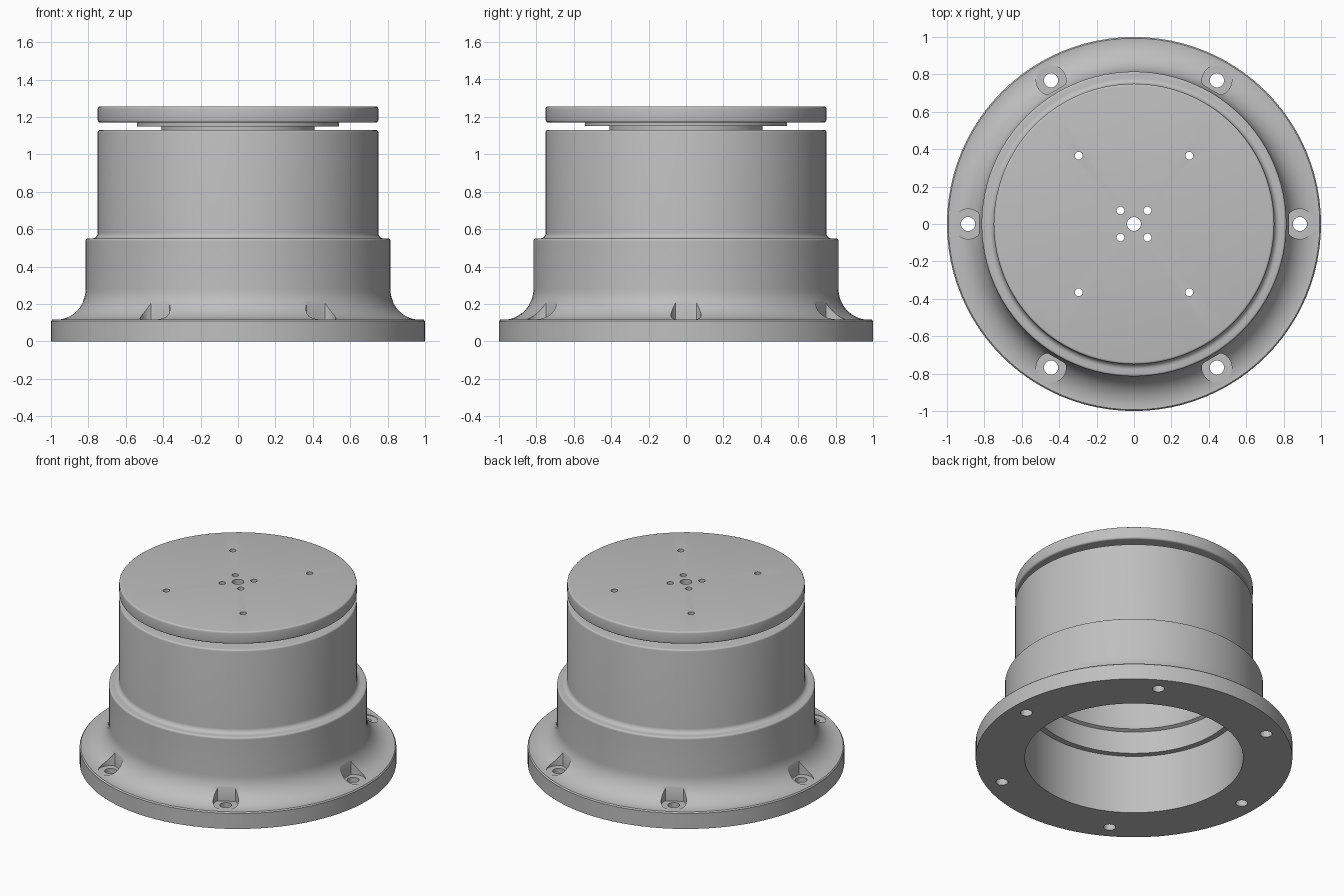
import bpy
import bmesh
from math import cos, sin, pi, radians
from mathutils import Matrix, Vector

old = bpy.data.objects.get("Cube")
if old:
    bpy.data.objects.remove(old, do_unlink=True)

grey = bpy.data.materials.new("machined grey")
grey.use_nodes = True
COLOUR = (0.52, 0.52, 0.52, 1)
grey.diffuse_color = COLOUR
grey.node_tree.nodes["Principled BSDF"].inputs["Base Color"].default_value = COLOUR


def make_object(name, bm):
    bmesh.ops.recalc_face_normals(bm, faces=bm.faces)
    mesh = bpy.data.meshes.new(name)
    bm.to_mesh(mesh)
    bm.free()
    mesh.materials.append(grey)
    obj = bpy.data.objects.new(name, mesh)
    bpy.context.collection.objects.link(obj)
    return obj


def lathe(name, profile, segments=96):
    """Revolve a closed (radius, z) loop around the z axis."""
    bm = bmesh.new()
    rings = [[bm.verts.new((r * cos(2 * pi * i / segments), r * sin(2 * pi * i / segments), z))
              for r, z in profile] for i in range(segments)]
    n = len(profile)
    for i in range(segments):
        a, b = rings[i], rings[(i + 1) % segments]
        for j in range(n):
            k = (j + 1) % n
            bm.faces.new((a[j], b[j], b[k], a[k]))
    return make_object(name, bm)


def arc(cx, cz, radius, start, end, steps):
    angles = [radians(start + (end - start) * i / steps) for i in range(steps + 1)]
    return [(cx + radius * cos(a), cz + radius * sin(a)) for a in angles]


def cutter(name, places, radius, bottom, top, flat=1.0, segments=32):
    """Upright prisms at (distance, degrees); each may be flattened on its inner side."""
    bm = bmesh.new()
    for distance, degrees in places:
        turn = Matrix.Rotation(radians(degrees), 4, "Z")
        outline = []
        for i in range(segments):
            a = 2 * pi * i / segments
            x = max(radius * cos(a), -flat * radius)
            outline.append((distance + x, radius * sin(a)))
        low, high = [[bm.verts.new(turn @ Vector((x, y, z))) for x, y in outline]
                     for z in (bottom, top)]
        bm.faces.new(low)
        bm.faces.new(high)
        for i in range(segments):
            k = (i + 1) % segments
            bm.faces.new((low[i], low[k], high[k], high[i]))
    obj = make_object(name, bm)
    obj.hide_render = True
    return obj


def cut(obj, tool):
    mod = obj.modifiers.new("cut", "BOOLEAN")
    mod.operation = "DIFFERENCE"
    mod.solver = "EXACT"
    mod.object = tool
    bpy.context.view_layer.objects.active = obj
    bpy.ops.object.modifier_apply(modifier=mod.name)


# Housing: flange, flared foot, shoulder, upper barrel and stepped bore
body = lathe("housing", [(0.69, 0), (1, 0), (1, 0.108), (0.993, 0.116)]
             + arc(0.98, 0.28, 0.165, 270, 180, 12)
             + [(0.815, 0.535)] + arc(0.803, 0.538, 0.012, 0, 90, 4)
             + arc(0.78, 0.58, 0.03, 270, 180, 6)
             + [(0.75, 1.118)] + arc(0.738, 1.118, 0.012, 0, 90, 4)
             + [(0.3, 1.13), (0.3, 1.07), (0.62, 1.07), (0.62, 0.6)]
             + [(0.627, 0.575), (0.65, 0.565), (0.65, 0.41), (0.69, 0.41)])

# Stepped rotating neck under the table
neck = lathe("neck", [(0.037, 1.08), (0.41, 1.08), (0.41, 1.15), (0.54, 1.15),
                      (0.54, 1.17), (0.037, 1.17)])

# Round table with softened rims
table = lathe("turntable", [(0.037, 1.17), (0.735, 1.17)]
              + arc(0.738, 1.182, 0.012, 270, 360, 4)
              + arc(0.738, 1.244, 0.012, 0, 90, 4) + [(0.037, 1.256)])

# Flange bolt pockets and through holes
bolts = [(0.887, i * 60) for i in range(6)]
pockets = cutter("pocket_cutter", bolts, 0.08, 0.113, 0.4, flat=0.72, segments=40)
bolt_holes = cutter("bolt_hole_cutter", bolts, 0.038, -0.1, 0.4)

# Table drillings: four wide apart, four around the centre
wide = [(0.47, a) for a in (51, 129, 231, 309)]
close = [(0.102, 45 + i * 90) for i in range(4)]
drills = cutter("drill_cutter", wide + close, 0.021, 1, 1.4, segments=20)

cut(body, pockets)
cut(body, bolt_holes)
for part in (body, neck, table):
    cut(part, drills)
for tool in (pockets, bolt_holes, drills):
    bpy.data.objects.remove(tool, do_unlink=True)

bpy.ops.object.select_all(action="DESELECT")
for part in (body, neck, table):
    part.select_set(True)
bpy.context.view_layer.objects.active = body
bpy.ops.object.shade_smooth_by_angle(angle=radians(30))
